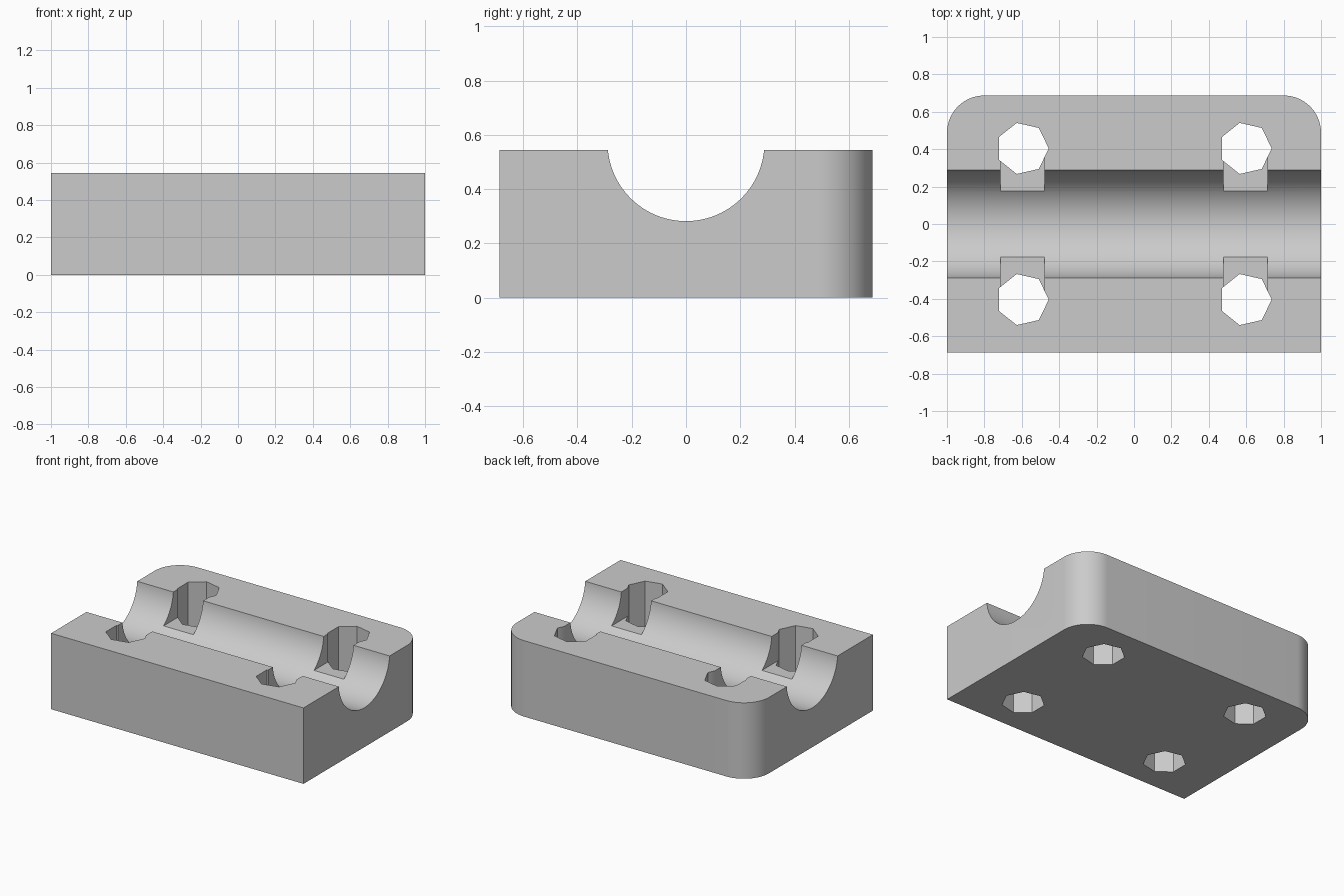
import bpy
import bmesh
from math import pi, sin, cos
from mathutils import Matrix, Vector

HALF_X, HALF_Y, HEIGHT = 1.0, 0.687, 0.544
CORNER = 0.2
GROOVE_R, GROOVE_Z = 0.289, 0.571
HOLE_X, HOLE_Y, HOLE_R = 0.596, 0.404, 0.14
SLOT_HALF, SLOT_INNER, SLOT_FLOOR = 0.118, 0.178, 0.343

cube = bpy.data.objects.get("Cube")
if cube:
    bpy.data.objects.remove(cube, do_unlink=True)

grey = bpy.data.materials.new("plain grey")
grey.use_nodes = True
colour = (0.6, 0.6, 0.6, 1)
grey.diffuse_color = colour
grey.node_tree.nodes["Principled BSDF"].inputs["Base Color"].default_value = colour


def add_object(name, bm):
    bmesh.ops.recalc_face_normals(bm, faces=bm.faces)
    mesh = bpy.data.meshes.new(name)
    bm.to_mesh(mesh)
    bm.free()
    mesh.materials.append(grey)
    obj = bpy.data.objects.new(name, mesh)
    bpy.context.collection.objects.link(obj)
    return obj


def prism(name, outline, bottom, top):
    bm = bmesh.new()
    face = bm.faces.new([bm.verts.new((x, y, bottom)) for x, y in outline])
    extruded = bmesh.ops.extrude_face_region(bm, geom=[face])["geom"]
    verts = [v for v in extruded if isinstance(v, bmesh.types.BMVert)]
    bmesh.ops.translate(bm, verts=verts, vec=Vector((0, 0, top - bottom)))
    return add_object(name, bm)


def arc(cx, cy, radius, start, end, steps):
    angles = [start + (end - start) * i / steps for i in range(steps + 1)]
    return [(cx + radius * cos(a), cy + radius * sin(a)) for a in angles]


def cut(target, cutter):
    cutter.hide_render = True
    mod = target.modifiers.new(cutter.name, "BOOLEAN")
    mod.operation = "DIFFERENCE"
    mod.solver = "EXACT"
    mod.object = cutter
    bpy.context.view_layer.objects.active = target
    bpy.ops.object.modifier_apply(modifier=mod.name)
    bpy.data.objects.remove(cutter, do_unlink=True)


# Block with rounded back corners
cx, cy = HALF_X - CORNER, HALF_Y - CORNER
outline = [(-HALF_X, -HALF_Y), (HALF_X, -HALF_Y)]
outline += arc(cx, cy, CORNER, 0, pi / 2, 20)
outline += arc(-cx, cy, CORNER, pi / 2, pi, 20)
block = prism("clamp_block", outline, 0, HEIGHT)

# Round channel along the block
bm = bmesh.new()
bmesh.ops.create_cone(bm, cap_ends=True, segments=96, radius1=GROOVE_R,
                      radius2=GROOVE_R, depth=3 * HALF_X,
                      matrix=Matrix.Translation((0, 0, GROOVE_Z)) @ Matrix.Rotation(pi / 2, 4, "Y"))
cut(block, add_object("groove_cutter", bm))

# Seven-sided bolt holes, each with a slot opening into the channel
for sx in (-1, 1):
    for sy in (-1, 1):
        x, y = sx * HOLE_X, sy * HOLE_Y
        heptagon = arc(x, y, HOLE_R, 0, 2 * pi, 7)[:-1]
        cut(block, prism("hole_cutter", heptagon, -0.2, HEIGHT + 0.2))
        inner = sy * (SLOT_INNER - 0.1)
        slot = [(x - SLOT_HALF, inner), (x + SLOT_HALF, inner),
                (x + SLOT_HALF, y), (x - SLOT_HALF, y)]
        cut(block, prism("slot_cutter", slot, SLOT_FLOOR, HEIGHT + 0.2))

bpy.ops.object.select_all(action="DESELECT")
block.select_set(True)
bpy.context.view_layer.objects.active = block
bpy.ops.object.shade_smooth_by_angle(angle=pi / 6)
